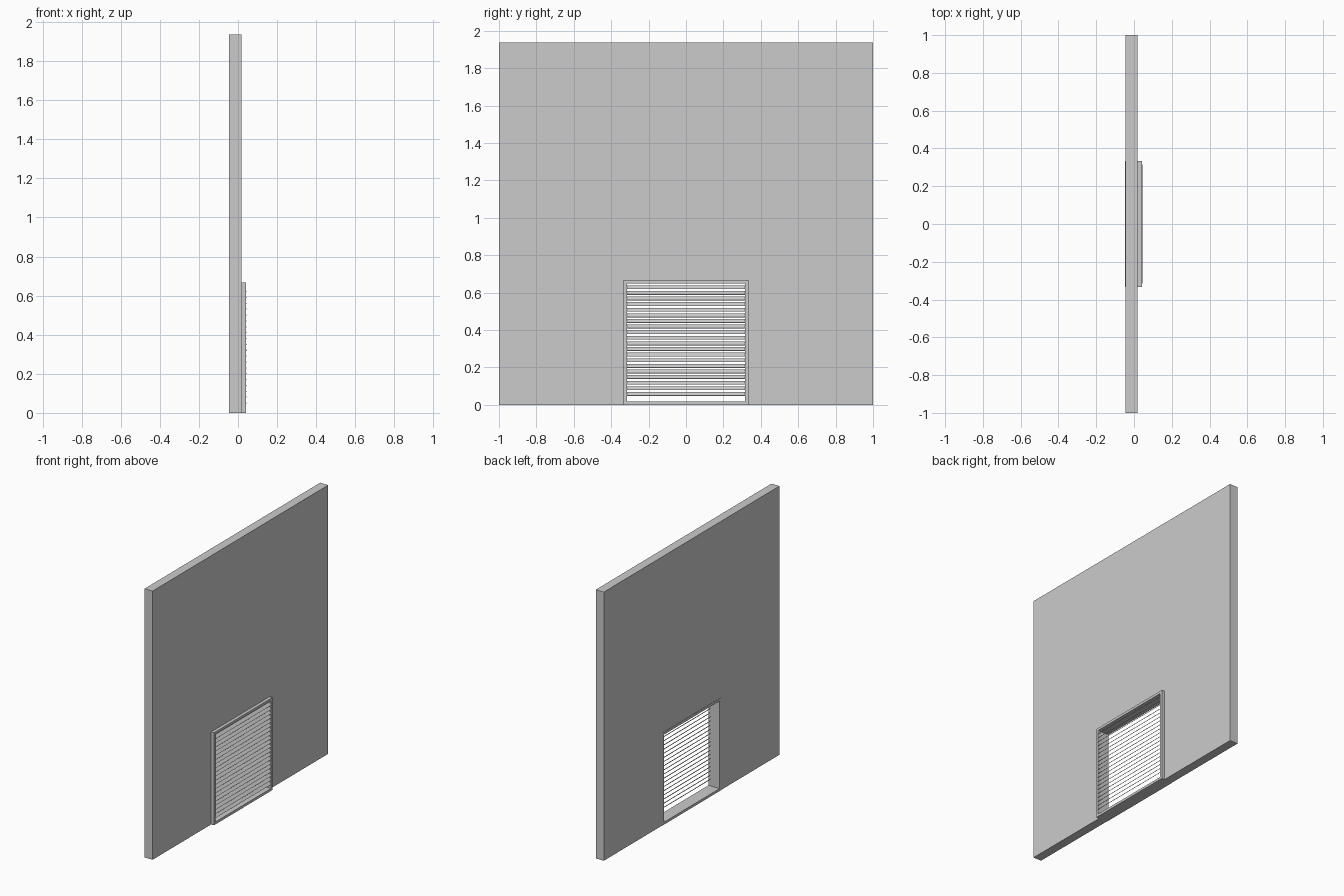
import bpy, bmesh
from math import radians

if "Cube" in bpy.data.objects:
    bpy.data.objects.remove(bpy.data.objects["Cube"])

W, H = 1.0, 1.937          # wall half width, height
FW, FH = 0.333, 0.667      # frame half width, height
BAR = 0.018                # frame bar width


def extrude_profile(name, loops, x0, x1):
    """Extrude y/z face loops along x from x0 to x1."""
    bm = bmesh.new()
    for loop in loops:
        bm.faces.new([bm.verts.new((x0, y, z)) for y, z in loop])
    bmesh.ops.remove_doubles(bm, verts=bm.verts, dist=1e-5)
    res = bmesh.ops.extrude_face_region(bm, geom=bm.faces[:], use_keep_orig=True)
    verts = [v for v in res["geom"] if isinstance(v, bmesh.types.BMVert)]
    bmesh.ops.translate(bm, verts=verts, vec=(x1 - x0, 0, 0))
    bmesh.ops.recalc_face_normals(bm, faces=bm.faces)
    mesh = bpy.data.meshes.new(name)
    bm.to_mesh(mesh)
    bm.free()
    obj = bpy.data.objects.new(name, mesh)
    bpy.context.collection.objects.link(obj)
    return obj


# Wall panel with a notch at the bottom for the vent
extrude_profile("wall", [[(-W, 0), (-FW, 0), (-FW, FH), (FW, FH), (FW, 0),
                          (W, 0), (W, H), (-W, H)]], -0.045, 0.019)

# Mitred vent frame running through the wall
outer = [(-FW, 0), (FW, 0), (FW, FH), (-FW, FH)]
iw = FW - BAR
inner = [(-iw, BAR), (iw, BAR), (iw, FH - BAR), (-iw, FH - BAR)]
bars = [[outer[i], outer[(i + 1) % 4], inner[(i + 1) % 4], inner[i]] for i in range(4)]
extrude_profile("vent_frame", bars, -0.047, 0.042)

# Louvre slats sloping down towards the outside
bpy.ops.mesh.primitive_cube_add(size=1)
slat = bpy.context.object
slat.name = "louvre_slats"
for v in slat.data.vertices:
    v.co.x *= 0.027
    v.co.y *= 2 * iw
    v.co.z *= 0.002
slat.rotation_euler = (0, radians(45), 0)
bpy.ops.object.transform_apply(location=False, rotation=True, scale=False)
slat.location = (0.036, 0, 0.058)
arr = slat.modifiers.new("rows", 'ARRAY')
arr.count = 20
arr.use_relative_offset = False
arr.use_constant_offset = True
arr.constant_offset_displace = (0, 0, 0.03)
